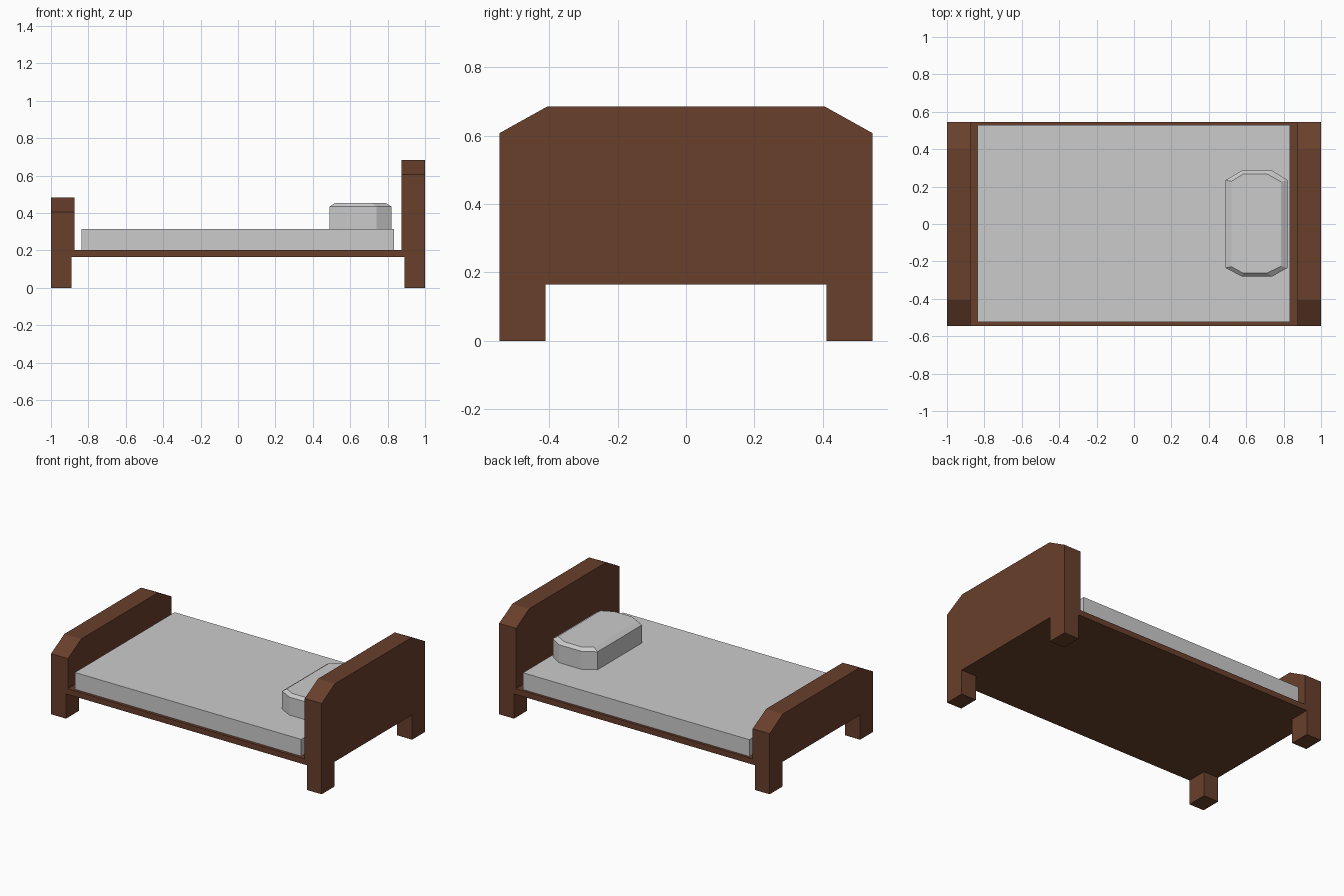
import bpy, bmesh

if "Cube" in bpy.data.objects:
    bpy.data.objects.remove(bpy.data.objects["Cube"])

wood = bpy.data.materials.new("dark_wood")
wood.diffuse_color = (0.14, 0.05, 0.025, 1)
wood.use_nodes = True
wood.node_tree.nodes["Principled BSDF"].inputs["Base Color"].default_value = wood.diffuse_color


def loft(name, rings, mat=None):
    """Closed solid skinned through matching rings of points."""
    bm = bmesh.new()
    loops = [[bm.verts.new(p) for p in ring] for ring in rings]
    for a, b in zip(loops, loops[1:]):
        for i in range(len(a)):
            j = (i + 1) % len(a)
            bm.faces.new((a[i], a[j], b[j], b[i]))
    bm.faces.new(loops[0])
    bm.faces.new(loops[-1])
    bmesh.ops.recalc_face_normals(bm, faces=bm.faces)
    mesh = bpy.data.meshes.new(name)
    bm.to_mesh(mesh)
    bm.free()
    obj = bpy.data.objects.new(name, mesh)
    bpy.context.collection.objects.link(obj)
    if mat:
        mesh.materials.append(mat)
    return obj


def box(name, x, y, z, mat=None):
    corners = [(x[0], y[0]), (x[1], y[0]), (x[1], y[1]), (x[0], y[1])]
    return loft(name, [[(px, py, h) for px, py in corners] for h in z], mat)


def end_board(name, x, top):
    """Upright board with sloped upper corners, extruded along x."""
    profile = [(-0.545, 0.165), (0.545, 0.165), (0.545, top - 0.078),
               (0.405, top), (-0.405, top), (-0.545, top - 0.078)]
    return loft(name, [[(px, y, z) for y, z in profile] for px in x], wood)


# Headboard and footboard
end_board("headboard", (0.875, 1.0), 0.685)
end_board("footboard", (-1.0, -0.875), 0.483)

# Four legs
for end, x in (("head", (0.89, 1.0)), ("foot", (-1.0, -0.89))):
    for side, y in (("front", (-0.545, -0.41)), ("back", (0.41, 0.545))):
        box(f"{end}_{side}_leg", x, y, (0.0, 0.165), wood)

# Bed base and mattress
box("bed_base", (-0.875, 0.875), (-0.545, 0.545), (0.165, 0.203), wood)
box("mattress", (-0.838, 0.835), (-0.525, 0.528), (0.203, 0.315))

# Pillow: eight-sided outline with a bevelled top
outer = [(0.49, -0.235), (0.575, -0.28), (0.74, -0.28), (0.82, -0.235),
         (0.82, 0.235), (0.74, 0.285), (0.575, 0.285), (0.49, 0.235)]
inner = [(0.52, -0.228), (0.583, -0.262), (0.712, -0.262), (0.787, -0.225),
         (0.787, 0.225), (0.712, 0.267), (0.583, 0.267), (0.52, 0.228)]
loft("pillow", [[(x, y, 0.315) for x, y in outer],
                [(x, y, 0.435) for x, y in outer],
                [(x, y, 0.455) for x, y in inner]])
